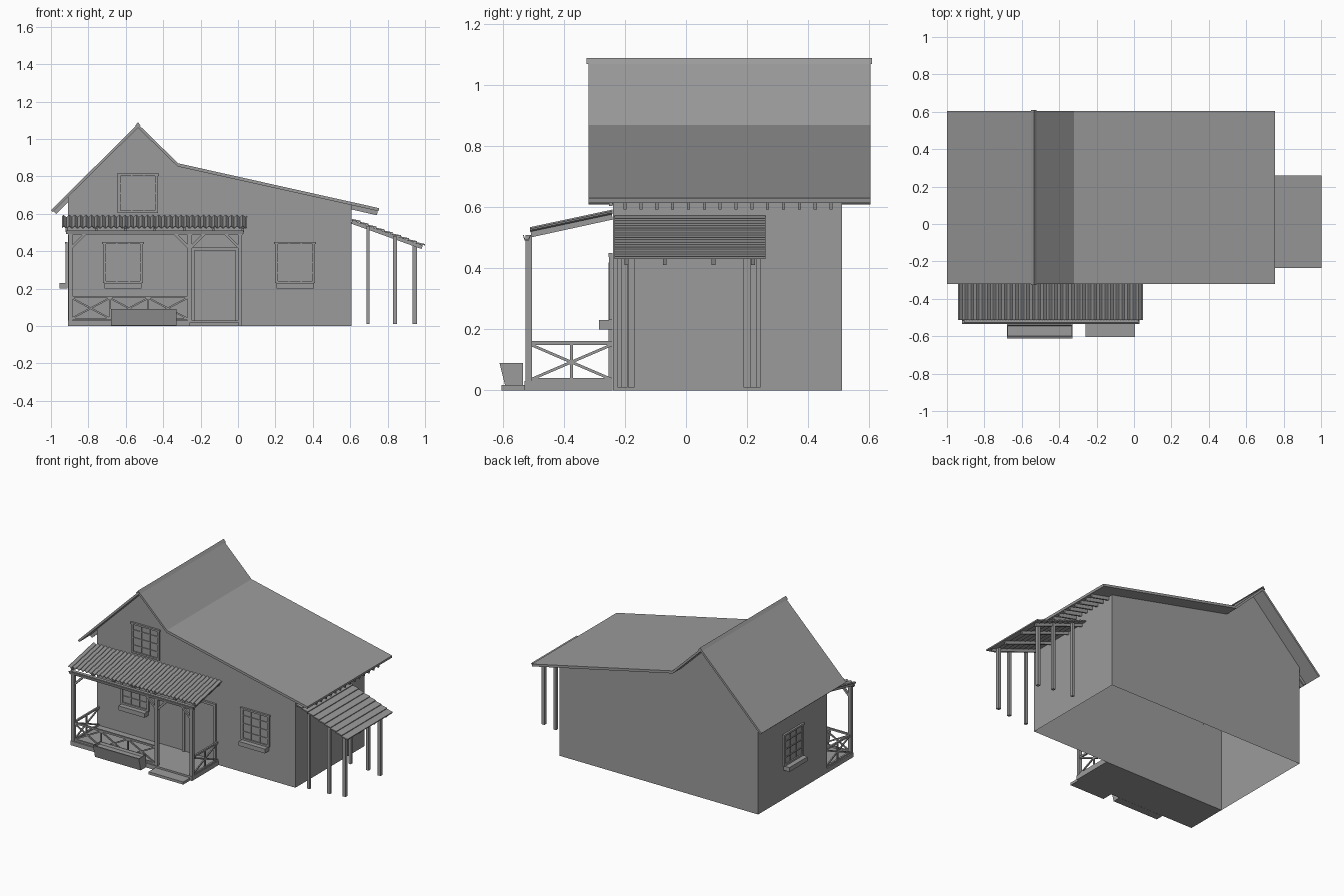
import bpy, bmesh, math
from mathutils import Matrix, Vector

if "Cube" in bpy.data.objects:
    bpy.data.objects.remove(bpy.data.objects["Cube"])

grey = bpy.data.materials.new("dark_grey")
grey.diffuse_color = (0.33, 0.33, 0.33, 1)
grey.use_nodes = True
grey.node_tree.nodes["Principled BSDF"].inputs["Base Color"].default_value = grey.diffuse_color


def finish(name, bm):
    bmesh.ops.recalc_face_normals(bm, faces=bm.faces)
    me = bpy.data.meshes.new(name)
    bm.to_mesh(me)
    bm.free()
    me.materials.append(grey)
    ob = bpy.data.objects.new(name, me)
    bpy.context.collection.objects.link(ob)
    return ob


def box(x0, x1, y0, y1, z0, z1):
    return (Matrix.Translation(((x0 + x1) / 2, (y0 + y1) / 2, (z0 + z1) / 2))
            @ Matrix.Diagonal((x1 - x0, y1 - y0, z1 - z0, 1)))


def bar(p, q, w, h):
    p, q = Vector(p), Vector(q)
    d = q - p
    return (Matrix.Translation((p + q) / 2) @ d.to_track_quat('X', 'Z').to_matrix().to_4x4()
            @ Matrix.Diagonal((d.length, w, h, 1)))


def make(name, mats):
    bm = bmesh.new()
    for m in mats:
        bmesh.ops.create_cube(bm, size=1, matrix=m)
    return finish(name, bm)


def prism(name, pts, a0, a1, axis='y'):
    """Extrude a closed profile (xz along y, or yz along x)."""
    bm = bmesh.new()
    rings = []
    for a in (a0, a1):
        rings.append([bm.verts.new((u, a, v) if axis == 'y' else (a, u, v)) for u, v in pts])
    n = len(pts)
    for i in range(n):
        j = (i + 1) % n
        bm.faces.new((rings[0][i], rings[0][j], rings[1][j], rings[1][i]))
    bm.faces.new(rings[0])
    bm.faces.new(rings[1])
    return finish(name, bm)


# Wall shell, open underneath and under the roof
wall = [(0.607, 0), (0.607, 0.648), (-0.322, 0.853), (-0.535, 1.062), (-0.91, 0.69), (-0.91, 0)]
walls = prism("house_walls", wall, -0.24, 0.512)
bm = bmesh.new()
bm.from_mesh(walls.data)
bm.normal_update()
drop = [f for f in bm.faces if abs(f.normal.z) > 0.3]
bmesh.ops.delete(bm, geom=drop, context='FACES')
bm.to_mesh(walls.data)
bm.free()

# Main roof, ridge cap and rafter tails
prism("main_roof", [(-1.0, 0.62), (-0.535, 1.08), (-0.32, 0.87), (0.755, 0.63), (0.752, 0.614),
                    (-0.323, 0.853), (-0.535, 1.06), (-0.99, 0.61)], -0.32, 0.605)
prism("ridge_cap", [(-0.55, 1.07), (-0.535, 1.09), (-0.52, 1.07), (-0.535, 1.075)], -0.327, 0.61)
rows = [-0.2 + 0.052 * i for i in range(14)]
make("rafter_tails", [bar((0.6, y, 0.638), (0.745, y, 0.605), 0.01, 0.026) for y in rows]
     + [bar((-0.9, y, 0.685), (-0.98, y, 0.606), 0.01, 0.02) for y in rows])


# Windows: local u along wall, v outward, z up
def window(name, frame, z0, z1, sill=True):
    w = 0.1
    m = [box(-w, w, 0.0005, 0.003, z0, z1)]
    for s in (-1, 1):
        m.append(box(s * w - 0.008, s * w + 0.008, 0.0005, 0.012, z0, z1))
    m += [box(-w - 0.012, w + 0.012, 0.0005, 0.014, z1 - 0.012, z1),
          box(-w, w, 0.0005, 0.012, z0, z0 + 0.012)]
    m += [box(u - 0.003, u + 0.003, 0.0005, 0.008, z0, z1) for u in (-w / 3, w / 3)]
    for k in (1, 2, 3):
        z = z0 + (z1 - z0) * k / 4
        m.append(box(-w, w, 0.0005, 0.008, z - 0.003, z + 0.003))
    if sill:
        m.append(box(-w, w, 0.0005, 0.045, z0 - 0.03, z0))
    make(name, [frame @ k for k in m])


def front(x):
    return Matrix.Translation((x, -0.24, 0)) @ Matrix.Scale(-1, 4, (0, 1, 0))


window("porch_window", front(-0.615), 0.23, 0.45)
window("front_window", front(0.305), 0.23, 0.45)
window("attic_window", front(-0.535), 0.605, 0.815, False)
window("side_window", Matrix.Translation((-0.91, 0.135, 0)) @ Matrix.Rotation(math.pi / 2, 4, 'Z'), 0.23, 0.45)

# Door
make("door", [box(-0.235, -0.01, -0.246, -0.2405, 0.03, 0.41),
              box(-0.25, -0.232, -0.255, -0.2405, 0.03, 0.42),
              box(-0.013, 0.005, -0.255, -0.2405, 0.03, 0.42),
              box(-0.25, 0.005, -0.255, -0.2405, 0.405, 0.42)])

# Porch floor, step and planter
make("porch_floor", [box(-0.91, 0.02, -0.53, -0.2405, 0, 0.03)])
make("porch_step", [box(-0.26, 0.005, -0.605, -0.53, 0, 0.018)])
planter_side = [(-0.59, 0.003), (-0.602, 0.05), (-0.612, 0.09), (-0.535, 0.09), (-0.535, 0.003)]
for name, a, b in (("planter_left_end", -0.68, -0.675), ("planter_right_end", -0.335, -0.33)):
    prism(name, planter_side, a, b, 'x')
prism("planter", [(-0.59, 0.003), (-0.602, 0.05), (-0.612, 0.09), (-0.604, 0.09), (-0.598, 0.075),
                  (-0.545, 0.075), (-0.54, 0.09), (-0.535, 0.09), (-0.535, 0.003)], -0.675, -0.335, 'x')

# Porch posts, top beam and braces
px = (-0.895, -0.258, 0.01)
make("porch_posts", [box(x - 0.011, x + 0.011, -0.527, -0.505, 0.03, 0.5) for x in px])
make("porch_beam", [box(-0.91, 0.025, -0.527, -0.505, 0.488, 0.51)])
make("porch_braces", [bar((x, -0.516, 0.415), (x + s * 0.08, -0.516, 0.495), 0.014, 0.014)
                      for x, s in ((px[0], 1), (px[1], -1), (px[1], 1), (px[2], -1))])

# Railings with crossed panels
rail = []
fx = [-0.89, -0.685, -0.48, -0.27]
for z in (0.038, 0.155):
    rail.append(box(fx[0], fx[-1], -0.522, -0.51, z - 0.006, z + 0.006))
for a, b in zip(fx, fx[1:]):
    rail += [bar((a, -0.516, 0.04), (b, -0.516, 0.15), 0.008, 0.009),
             bar((a, -0.516, 0.15), (b, -0.516, 0.04), 0.008, 0.009)]
rail += [box(x - 0.005, x + 0.005, -0.521, -0.511, 0.035, 0.155) for x in fx[1:-1]]
for x in (px[0], px[2]):
    rail += [box(x - 0.006, x + 0.006, -0.51, -0.2405, z - 0.006, z + 0.006) for z in (0.034, 0.155)]
    rail += [bar((x, -0.51, 0.035), (x, -0.242, 0.15), 0.008, 0.009),
             bar((x, -0.51, 0.15), (x, -0.242, 0.035), 0.008, 0.009),
             box(x - 0.005, x + 0.005, -0.38, -0.37, 0.035, 0.155)]
make("porch_railings", rail)

# Corrugated porch roof with rafters and gutter
bm = bmesh.new()
steps = 33 * 8
prev = None
for i in range(steps + 1):
    x = -0.94 + 0.987 * i / steps
    d = 0.005 * math.sin(i * math.pi / 4)
    cur = [bm.verts.new((x, y, z + d)) for y, z in
           ((-0.512, 0.53), (-0.2405, 0.588), (-0.2405, 0.583), (-0.512, 0.525))]
    if prev:
        for k in range(4):
            bm.faces.new((prev[k], prev[(k + 1) % 4], cur[(k + 1) % 4], cur[k]))
    else:
        bm.faces.new(cur)
    prev = cur
bm.faces.new(prev)
roof = finish("porch_roof", bm)
bpy.context.view_layer.objects.active = roof
roof.select_set(True)
bpy.ops.object.shade_smooth_by_angle(angle=math.radians(40))
make("porch_rafters", [bar((-0.915 + 0.94 * i / 6, -0.508, 0.512), (-0.915 + 0.94 * i / 6, -0.242, 0.57), 0.014, 0.02)
                       for i in range(7)])
prism("gutter", [(-0.535, 0.51), (-0.53, 0.492), (-0.515, 0.492), (-0.508, 0.51), (-0.511, 0.51),
                 (-0.517, 0.496), (-0.528, 0.496), (-0.532, 0.51)], -0.92, 0.03, 'x')


# Side lean-to: lapped planks, rafters and posts
def slope(x):
    return 0.575 - (x - 0.605) * 0.36


planks = []
for i in range(9):
    a = 0.608 + 0.0433 * i
    planks.append(bar((a, 0.0125, slope(a) - 0.005), (a + 0.046, 0.0125, slope(a + 0.046) + 0.002), 0.495, 0.008))
make("lean_to_planks", planks)
make("lean_to_rafters", [bar((0.608, y, slope(0.608) - 0.017), (0.985, y, slope(0.985) - 0.017), 0.012, 0.02)
                         for y in (-0.195, -0.07, 0.09, 0.22)])
legs = []
for x, y, r in ((0.695, 0.225, 0.009), (0.84, 0.212, 0.01), (0.945, 0.19, 0.011)):
    for s in (-1, 1):
        c = 0.01 + s * y
        legs.append(box(x - r, x + r, c - r, c + r, 0.01, slope(x) - 0.008))
make("lean_to_posts", legs)
